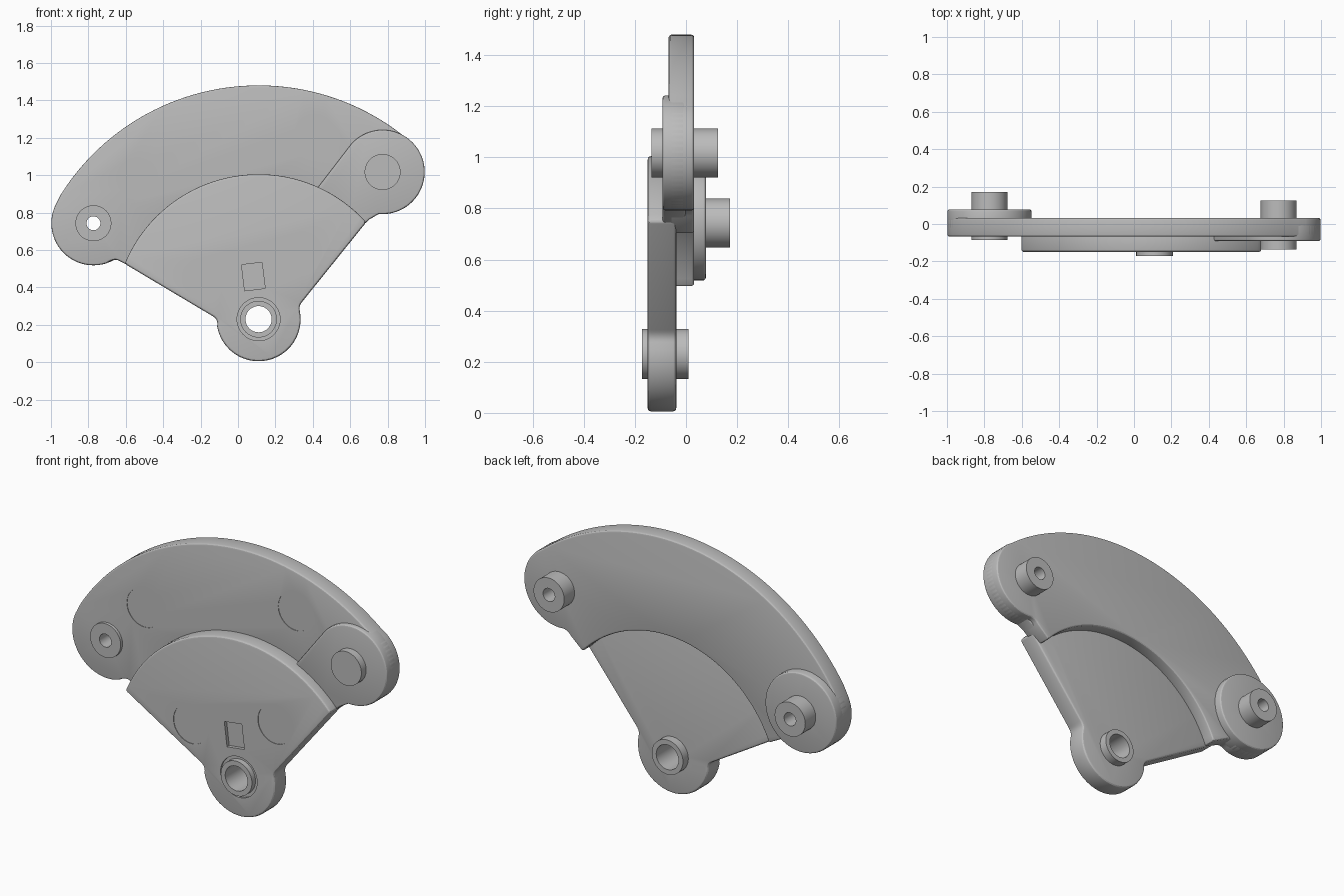
import bpy, bmesh
from math import radians, cos, sin
from mathutils import Vector

cube = bpy.data.objects.get("Cube")
if cube:
    bpy.data.objects.remove(cube)

grey = bpy.data.materials.new("plain_grey")
grey.use_nodes = True
GREY = (0.5, 0.5, 0.5, 1)
grey.diffuse_color = GREY
grey.node_tree.nodes["Principled BSDF"].inputs["Base Color"].default_value = GREY

# Hinge centres in the x, z plane
PIVOT = (0.11, 0.23)
LEFT_LOBE = (0.773, 1.017)
RIGHT_LOBE = (-0.773, 0.743)
LOBE = 0.225


def arc(centre, r, start, end, n=24):
    angles = [radians(start + (end - start) * i / n) for i in range(n + 1)]
    return [(centre[0] + r * cos(a), centre[1] + r * sin(a)) for a in angles]


def blend(a, via, b, n=5):
    """Curved corner between two outline points, end points left out."""
    a, via, b = Vector(a), Vector(via), Vector(b)
    return [tuple(a * (1 - t) ** 2 + via * 2 * t * (1 - t) + b * t * t)
            for t in (i / n for i in range(1, n))]


def slab(name, outline, front, back, bevel=0.0):
    """Extrude an x, z outline from y = front to y = back."""
    bm = bmesh.new()
    face = bm.faces.new([bm.verts.new((x, front, z)) for x, z in outline])
    out = bmesh.ops.extrude_face_region(bm, geom=[face])
    verts = [v for v in out["geom"] if isinstance(v, bmesh.types.BMVert)]
    bmesh.ops.translate(bm, verts=verts, vec=(0, back - front, 0))
    bmesh.ops.recalc_face_normals(bm, faces=bm.faces)
    mesh = bpy.data.meshes.new(name)
    bm.to_mesh(mesh)
    bm.free()
    mesh.materials.append(grey)
    ob = bpy.data.objects.new(name, mesh)
    bpy.context.collection.objects.link(ob)
    if bevel:
        mod = ob.modifiers.new("rounded_edges", "BEVEL")
        mod.width, mod.segments = bevel, 3
        mod.limit_method, mod.angle_limit = "ANGLE", radians(50)
    return ob


def disc(name, centre, r, front, back, bevel=0.0):
    return slab(name, arc(centre, r, 0, 360, 48)[:-1], front, back, bevel)


def cut(ob, cutters):
    for c in cutters:
        mod = ob.modifiers.new("cut", "BOOLEAN")
        mod.operation, mod.solver, mod.object = "DIFFERENCE", "EXACT", c


# Inner sector plate with the pivot lobe
hub = arc(PIVOT, LOBE, 190, 372)
rim = arc(PIVOT, 0.775, 42, 157.5, 40)
neck_l, neck_r = (0.345, 0.325), (-0.13, 0.243)
sector = (hub + blend(hub[-1], (0.325, 0.302), neck_l) + [neck_l] + rim
          + [neck_r] + blend(neck_r, (-0.105, 0.225), hub[0]))
sector_plate = slab("sector_plate", sector, -0.15, -0.038, 0.014)

# Outer curved band ending in two lobes
lobe_r = arc(RIGHT_LOBE, LOBE, 149.7, 288)
lobe_l = arc(LEFT_LOBE, LOBE, 265, 410)
notch_r, notch_l = (-0.64, 0.545), (0.705, 0.765)
band = (lobe_r + blend(lobe_r[-1], (-0.665, 0.555), notch_r) + [notch_r]
        + arc(PIVOT, 0.70, 158, 42, 40) + [notch_l]
        + blend(notch_l, (0.725, 0.792), lobe_l[0]) + lobe_l
        + arc(PIVOT, 1.25, 50, 149.7, 48)[1:-1])
outer_band = slab("outer_band", band, -0.068, 0.032, 0.012)

# Raised pads on the lobes
pad = (arc(LEFT_LOBE, LOBE, 265, 497, 40) + arc(PIVOT, 0.76, 66, 42, 12)
       + [notch_l])
left_pad = slab("left_front_pad", pad, -0.092, 0.0, 0.012)
right_pad = disc("right_back_pad", RIGHT_LOBE, LOBE, -0.03, 0.078, 0.012)

# Round bosses
left_boss = disc("left_boss", LEFT_LOBE, 0.096, -0.135, 0.125)
right_boss = disc("right_boss", RIGHT_LOBE, 0.096, -0.085, 0.172)
pivot_boss = disc("pivot_boss", PIVOT, 0.098, -0.172, 0.01)

# Cutters: bores, shallow round marks, tilted pocket
pivot_bore = disc("pivot_bore", PIVOT, 0.07, -0.3, 0.3)
right_bore = disc("right_bore", RIGHT_LOBE, 0.037, -0.3, 0.3)
left_bore = disc("left_bore", LEFT_LOBE, 0.037, 0.0, 0.3)
pivot_recess = disc("pivot_recess", PIVOT, 0.115, -0.2, -0.14)
sector_marks = [disc("sector_mark", c, 0.11, -0.2, -0.147)
                for c in ((-0.19, 0.45), (0.34, 0.59))]
band_marks = [disc("band_mark", c, 0.11, -0.2, -0.065)
              for c in ((-0.54, 0.985), (0.41, 1.22))]
t = radians(7)
corners = [(0.055, 0.07), (-0.055, 0.07), (-0.055, -0.07), (0.055, -0.07)]
pocket = slab("pocket", [(0.082 + x * cos(t) - z * sin(t),
                          0.458 + x * sin(t) + z * cos(t))
                         for x, z in corners], -0.2, -0.13)

cut(sector_plate, [pivot_recess, pivot_bore, pocket] + sector_marks)
cut(outer_band, [right_bore, left_bore] + band_marks)
cut(right_pad, [right_bore])
cut(right_boss, [right_bore])
cut(left_boss, [left_bore])
cut(pivot_boss, [pivot_bore])

# Bake the modifiers, shade, then drop the cutters
parts = [sector_plate, outer_band, left_pad, right_pad,
         left_boss, right_boss, pivot_boss]
bpy.context.view_layer.update()
graph = bpy.context.evaluated_depsgraph_get()
baked = [bpy.data.meshes.new_from_object(p.evaluated_get(graph)) for p in parts]
bpy.ops.object.select_all(action="DESELECT")
for p, mesh in zip(parts, baked):
    p.modifiers.clear()
    p.data = mesh
    p.select_set(True)
bpy.context.view_layer.objects.active = sector_plate
bpy.ops.object.shade_smooth_by_angle(angle=radians(20))
for c in [pivot_bore, right_bore, left_bore, pivot_recess, pocket,
          *sector_marks, *band_marks]:
    bpy.data.objects.remove(c)
